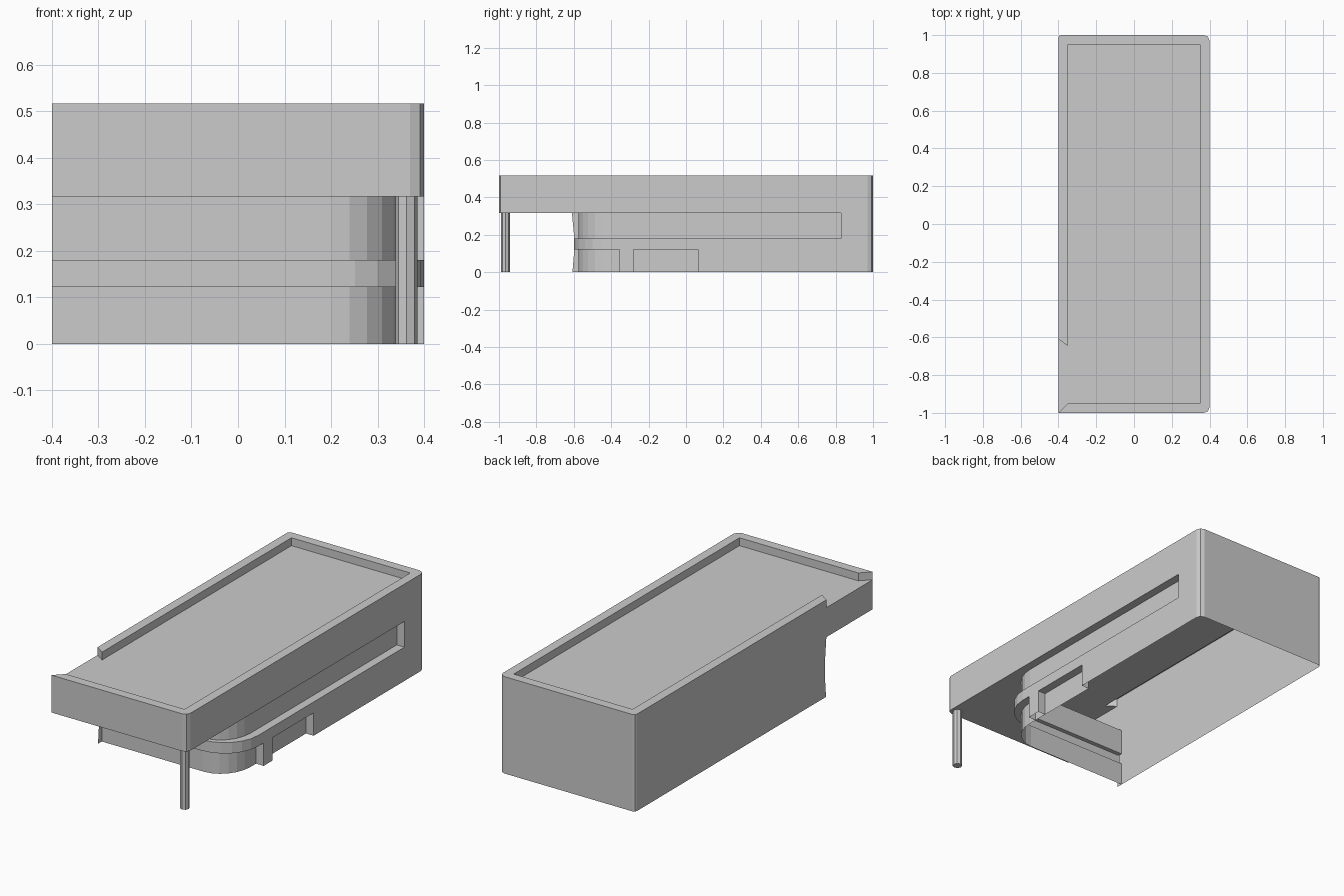
import bpy
from math import sin, cos, pi

if "Cube" in bpy.data.objects:
    bpy.data.objects.remove(bpy.data.objects["Cube"])

TOP, DECK, SOFFIT, BAND_HI, BAND_LO = 0.516, 0.474, 0.317, 0.18, 0.122


def mesh(name, polys):
    """One object made of separate planar faces given as 3D point lists."""
    verts, faces = [], []
    for p in polys:
        faces.append(range(len(verts), len(verts) + len(p)))
        verts += p
    me = bpy.data.meshes.new(name)
    me.from_pydata(verts, [], [list(f) for f in faces])
    ob = bpy.data.objects.new(name, me)
    bpy.context.collection.objects.link(ob)
    return ob


def strip(path, z0, z1):
    """Vertical wall quads along a plan path (outward when counter-clockwise)."""
    return [[(*a, z0), (*b, z0), (*b, z1), (*a, z1)] for a, b in zip(path, path[1:])]


def flat(path, z, up=True):
    pts = [(x, y, z) for x, y in path]
    return pts if up else pts[::-1]


def ledge(outer, inner, z, up=True):
    """Horizontal quads between two paths with equal point counts."""
    return [flat([a, b, d, c], z, up)
            for a, b, c, d in zip(outer, outer[1:], inner, inner[1:])]


def arc(cx, cy, rx, ry, a0, n):
    """Quarter turn starting at angle a0 (in quarter turns)."""
    return [(cx + rx * cos(pi / 2 * (a0 + i / n)), cy + ry * sin(pi / 2 * (a0 + i / n)))
            for i in range(n + 1)]


# Plan outlines
front_corner = arc(0.37, -0.97, 0.03, 0.03, -1, 2)
back_corners = arc(0.37, 0.97, 0.03, 0.03, 0, 2) + arc(-0.385, 0.985, 0.015, 0.015, 1, 2)
outer = [(-0.4, -1)] + front_corner + back_corners + [(-0.4, -0.61)]
inner = [(-0.35, -0.95), (0.35, -0.95), (0.35, 0.95), (-0.35, 0.95), (-0.35, -0.645)]


def facade(y_front, x_side, y_end):
    r = arc(0.2, -0.4, x_side - 0.2, -0.4 - y_front, -1, 6)
    return [(-0.4, y_front)] + r + [(x_side, y_end)]


# Roof: fascia, low side at the parapet gap, parapet and deck
mesh("roof_fascia", strip(outer, SOFFIT, TOP)
     + strip([outer[-1], outer[0]], SOFFIT, DECK))
mesh("parapet_top", [flat(outer + inner[::-1], TOP)])
mesh("parapet_inner_wall", strip(inner[::-1], DECK, TOP)
     + strip([inner[0], outer[0]], DECK, TOP)
     + strip([outer[-1], inner[-1]], DECK, TOP))
mesh("roof_deck", [flat(inner + [outer[-1], outer[0]], DECK)])

# Soffit under the overhang and over the long side slot
glass_hi = facade(-0.575, 0.355, 0.83)
mesh("roof_soffit", [flat([outer[0]] + front_corner + [(0.4, 0.83)] + glass_hi[::-1],
                          SOFFIT, False)])

# Recessed glazing on both storeys
glass_lo = facade(-0.575, 0.355, 0.065)
mesh("upper_glazing", strip(glass_hi, BAND_HI, SOFFIT))
mesh("lower_glazing", strip(glass_lo, 0, BAND_LO))

# Curved band between the storeys, with sill above and lintel below
band = facade(-0.598, 0.4, 0.83)
mesh("storey_band", strip(band, BAND_LO, BAND_HI)
     + ledge(band, glass_hi, BAND_HI)
     + ledge(facade(-0.598, 0.4, 0.065), glass_lo, BAND_LO, False))

# Outer walls: back and right end, right lower wall, reveals, left wall
mesh("back_wall", strip([(0.4, 0.83)] + back_corners, 0, SOFFIT))
mesh("right_lower_wall", strip([(0.355, 0.065), (0.4, 0.065), (0.4, 0.83)], 0, BAND_LO))
mesh("slot_end_reveal", strip([(0.4, 0.83), (0.355, 0.83)][::-1], BAND_HI, SOFFIT))
left_edge = [(-0.61, SOFFIT), (-0.597, BAND_HI), (-0.597, BAND_LO), (-0.607, 0)]
mesh("left_wall", [[(-0.4, y, z) for y, z in
                    [(0.985, 0), (0.985, SOFFIT)] + left_edge][::-1]])

# Pier between the two lower openings
mesh("window_pier", strip([(0.355, -0.355), (0.4, -0.355), (0.4, -0.28), (0.355, -0.28)],
                          0, BAND_LO))

# Slim column under the overhanging corner
bpy.ops.mesh.primitive_cylinder_add(vertices=8, radius=0.024, depth=SOFFIT,
                                    location=(0.362, -0.965, SOFFIT / 2))
bpy.context.object.name = "corner_column"
